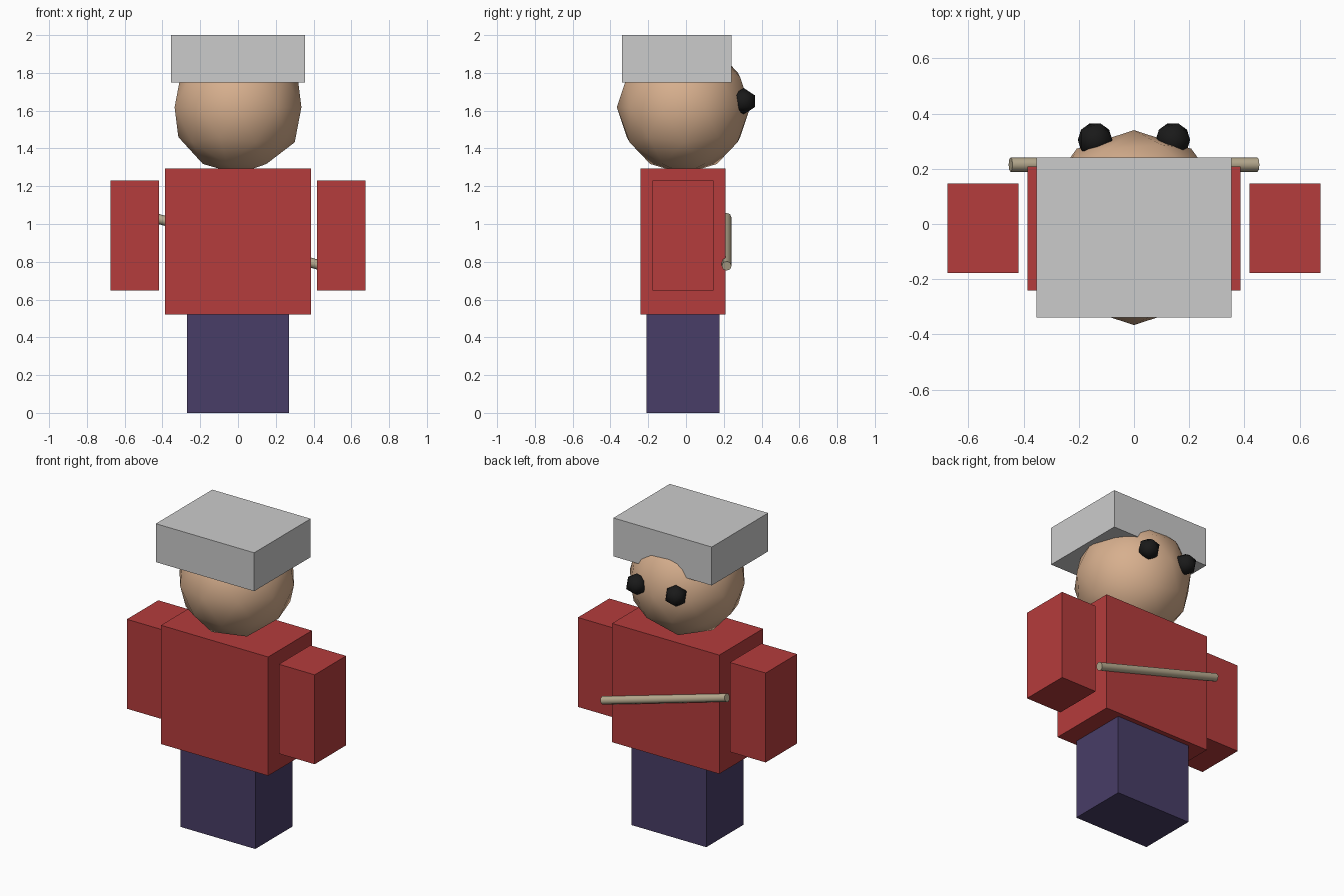
import bpy
from math import radians

if "Cube" in bpy.data.objects:
    bpy.data.objects.remove(bpy.data.objects["Cube"])


def material(name, rgb):
    m = bpy.data.materials.new(name)
    m.diffuse_color = (*rgb, 1)
    m.use_nodes = True
    m.node_tree.nodes["Principled BSDF"].inputs["Base Color"].default_value = m.diffuse_color
    return m


red = material("red_cloth", (0.46, 0.045, 0.045))
navy = material("navy_cloth", (0.065, 0.047, 0.135))
skin = material("skin", (0.68, 0.43, 0.27))
black = material("black", (0.01, 0.01, 0.01))
wood = material("pale_wood", (0.48, 0.41, 0.28))


def finish(name, mat, smooth=False):
    ob = bpy.context.object
    ob.name = name
    if mat:
        ob.data.materials.append(mat)
    if smooth:
        bpy.ops.object.shade_smooth()
    return ob


def box(name, x, y, z, mat=None):
    """Box from (min, max) ranges on each axis."""
    spans = (x, y, z)
    bpy.ops.mesh.primitive_cube_add(size=1, location=[(a + b) / 2 for a, b in spans])
    bpy.context.object.scale = [b - a for a, b in spans]
    bpy.ops.object.transform_apply(location=False, rotation=False, scale=True)
    return finish(name, mat)


def ball(name, radius, loc, subdiv, mat):
    bpy.ops.mesh.primitive_ico_sphere_add(subdivisions=subdiv, radius=radius, location=loc)
    return finish(name, mat, True)


# Body
box("legs", (-0.27, 0.27), (-0.208, 0.177), (0, 0.52), navy)
box("torso", (-0.386, 0.386), (-0.241, 0.209), (0.52, 1.293), red)

# Head and hat
ball("head", 0.353, (0, -0.013, 1.618), 2, skin)
box("hat", (-0.354, 0.354), (-0.339, 0.241), (1.75, 2.0))

# Arms and eyes, mirrored
for side, s in (("left", -1), ("right", 1)):
    xs = sorted((s * 0.418, s * 0.676))
    box(side + "_arm", xs, (-0.177, 0.146), (0.648, 1.23), red)
    ball(side + "_eye", 0.07, (s * 0.141, 0.305, 1.65), 1, black)

# Slanted stick across the torso
bpy.ops.mesh.primitive_cylinder_add(vertices=8, radius=0.026, depth=0.93,
                                    location=(0, 0.215, 0.906),
                                    rotation=(0, radians(106), 0))
finish("stick", wood)
bpy.ops.object.shade_smooth_by_angle(angle=radians(50))
